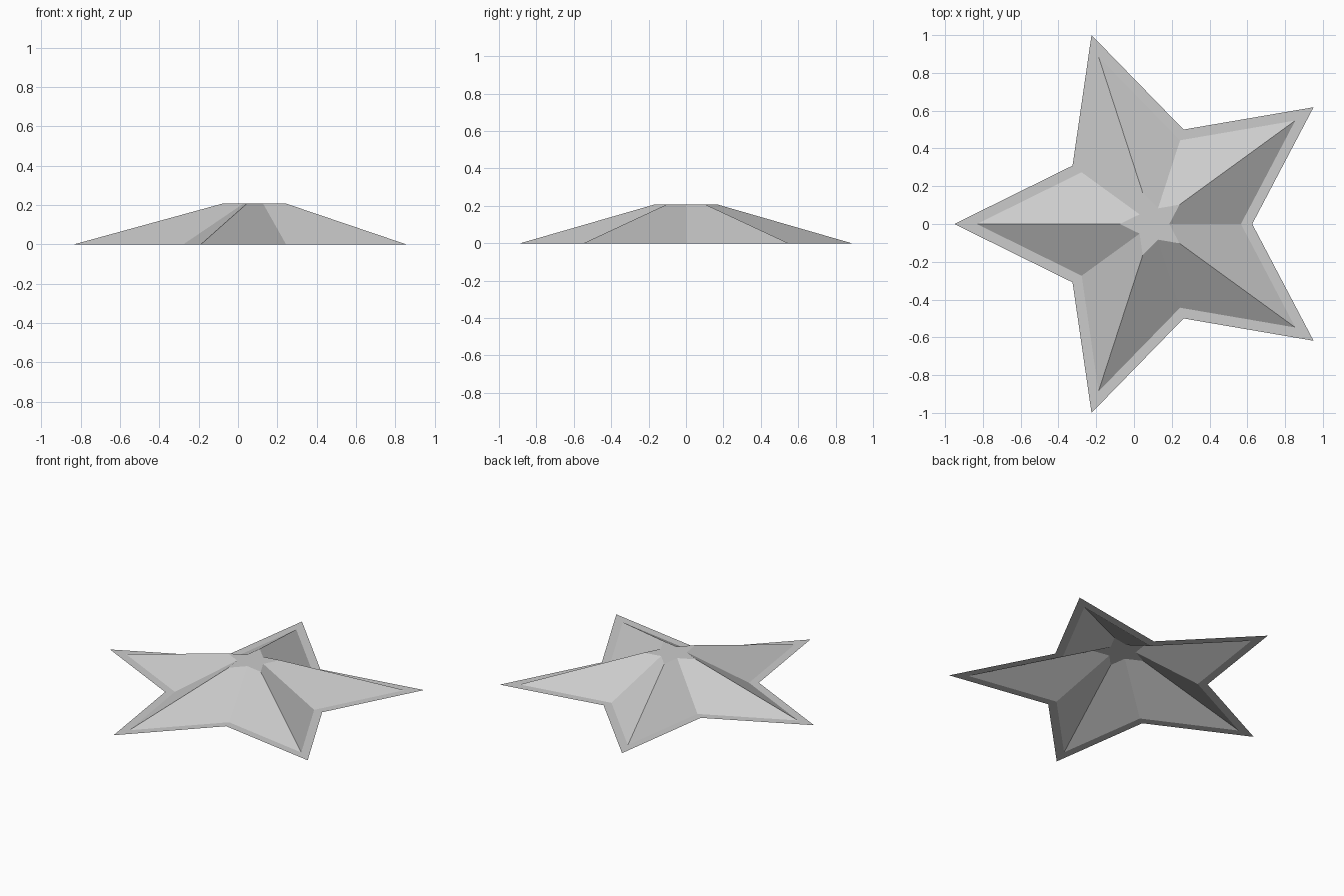
import bpy
import bmesh
from math import cos, sin, pi

cube = bpy.data.objects.get("Cube")
if cube:
    bpy.data.objects.remove(cube, do_unlink=True)

POINTS = 5
CENTRE_X = 0.1

grey = bpy.data.materials.new("light_grey")
grey.use_nodes = True
colour = (0.6, 0.6, 0.6, 1)
grey.diffuse_color = colour
grey.node_tree.nodes["Principled BSDF"].inputs["Base Color"].default_value = colour


def star_ring(bm, radius, z):
    """Star outline with one point towards -x; valleys at half the radius."""
    ring = []
    for i in range(POINTS * 2):
        a = pi + i * pi / POINTS
        r = radius if i % 2 == 0 else radius / 2
        ring.append(bm.verts.new((CENTRE_X + r * cos(a), r * sin(a), z)))
    return ring


def bridge(bm, outer, inner):
    n = len(outer)
    for i in range(n):
        j = (i + 1) % n
        bm.faces.new((outer[i], outer[j], inner[j], inner[i]))


# Open sheet: flat rim, sloping arms, small flat star on top
bm = bmesh.new()
rim = star_ring(bm, 1.0515, 0)
foot = star_ring(bm, 0.932, 0)
crown = star_ring(bm, 0.174, 0.208)
bridge(bm, rim, foot)
bridge(bm, foot, crown)
bm.faces.new(crown)

mesh = bpy.data.meshes.new("star")
bm.to_mesh(mesh)
bm.free()
mesh.materials.append(grey)
star = bpy.data.objects.new("star", mesh)
bpy.context.collection.objects.link(star)
